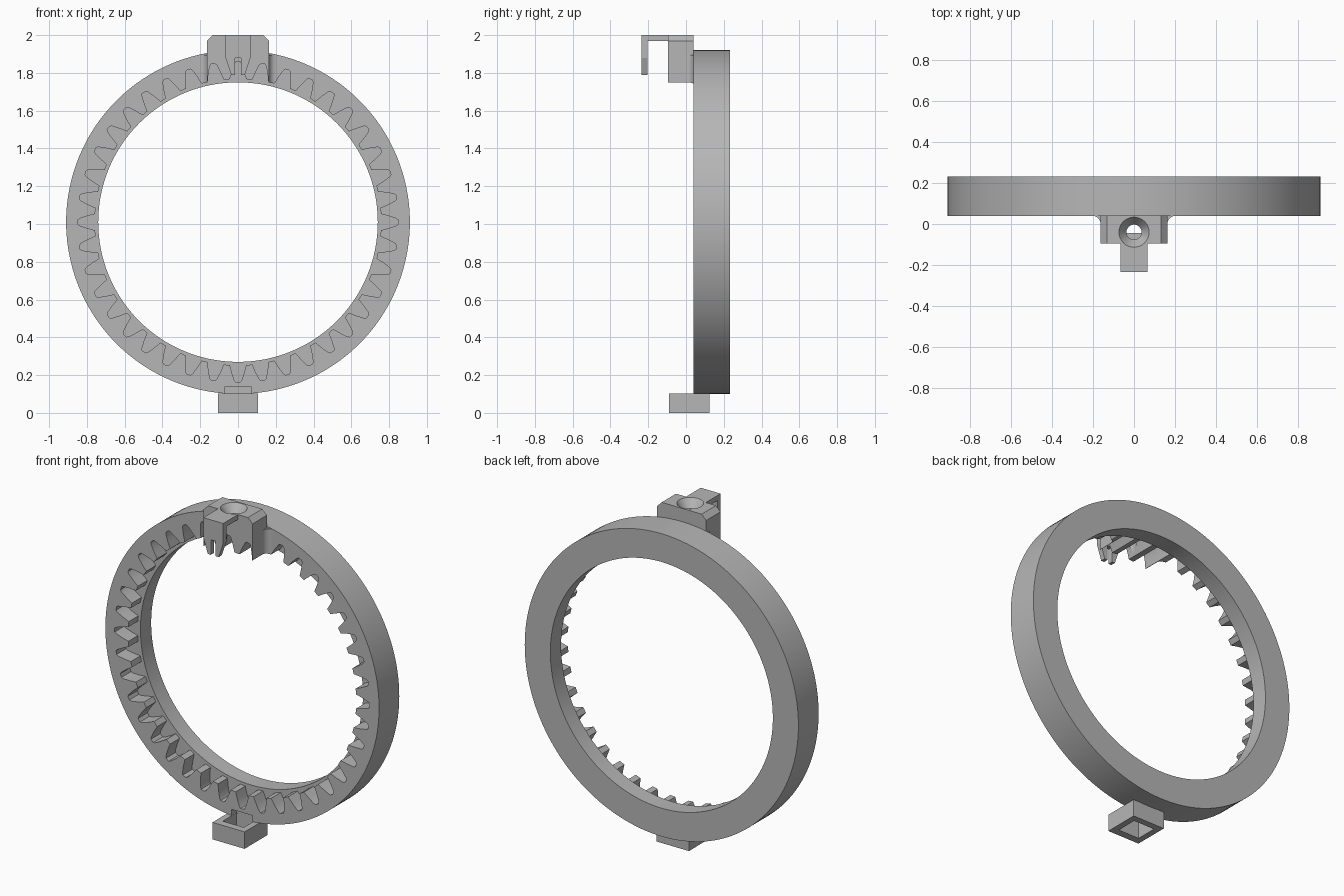
import bpy, bmesh
from math import sin, cos, pi, radians
from mathutils import Vector

old = bpy.data.objects.get("Cube")
if old:
    bpy.data.objects.remove(old, do_unlink=True)

grey = bpy.data.materials.new("plain grey")
grey.use_nodes = True
grey.diffuse_color = (0.47, 0.47, 0.47, 1)
grey.node_tree.nodes["Principled BSDF"].inputs["Base Color"].default_value = (0.47, 0.47, 0.47, 1)

CENTRE = 1.01          # height of the ring axis
FRONT, BACK = 0.04, 0.232
TEETH = 40


def prism(name, points, start, end, axis="y"):
    """Extrude an outline: (x, z) points along y, or (x, y) points along z."""
    bm = bmesh.new()
    place = (lambda a, b, t: (a, t, b)) if axis == "y" else (lambda a, b, t: (a, b, t))
    face = bm.faces.new([bm.verts.new(place(a, b, start)) for a, b in points])
    new = bmesh.ops.extrude_face_region(bm, geom=[face])["geom"]
    shift = Vector(place(0, 0, end - start))
    bmesh.ops.translate(bm, vec=shift, verts=[g for g in new if isinstance(g, bmesh.types.BMVert)])
    bmesh.ops.recalc_face_normals(bm, faces=bm.faces)
    mesh = bpy.data.meshes.new(name)
    bm.to_mesh(mesh)
    bm.free()
    mesh.materials.append(grey)
    obj = bpy.data.objects.new(name, mesh)
    bpy.context.collection.objects.link(obj)
    return obj


def box(name, x, y0, y1, z0, z1):
    return prism(name, [(-x, z0), (x, z0), (x, z1), (-x, z1)], y0, y1)


def circle(radius, count, cx=0, cy=0):
    return [(cx + radius * cos(2 * pi * i / count), cy + radius * sin(2 * pi * i / count))
            for i in range(count)]


def select(obj):
    bpy.ops.object.select_all(action="DESELECT")
    obj.select_set(True)
    bpy.context.view_layer.objects.active = obj


def cut(obj, *cutters):
    select(obj)
    for cutter in cutters:
        cutter.hide_render = True
        mod = obj.modifiers.new("cut", "BOOLEAN")
        mod.operation, mod.solver, mod.object = "DIFFERENCE", "EXACT", cutter
        bpy.ops.object.modifier_apply(modifier=mod.name)


# Cutter shaped like the mating gear: (radius, half width) down one flank
flank = [(0.758, 0.043), (0.80, 0.032), (0.838, 0.019), (0.848, 0.011)]
outline = []
for i in range(TEETH):
    mid = 2 * pi * i / TEETH
    for side, steps in ((-1, flank), (1, flank[::-1])):
        for r, half in steps:
            a = mid + side * half / r
            outline.append((r * cos(a), CENTRE + r * sin(a)))
gear_cutter = prism("gear_cutter", outline, -0.3, FRONT + 0.09)
bore_cutter = prism("bore_cutter", circle(0.74, 128, 0, CENTRE), -0.4, 0.4)

# Toothed ring with a plain lip at the back
ring = prism("toothed_ring", circle(0.91, 160, 0, CENTRE), FRONT, BACK)
cut(ring, gear_cutter, bore_cutter)

# Square socket under the ring
socket = box("bottom_socket", 0.107, -0.09, 0.125, 0, 0.102)
pocket = box("pocket_cutter", 0.07, -0.045, 0.085, -0.1, 0.14)
cut(socket, pocket)
cut(ring, pocket)

# Top bracket with chamfered corners and the teeth running through it
W = 0.163
bracket = prism("top_bracket", [(-W, 1.73), (W, 1.73), (W, 1.97), (W - 0.03, 2),
                                (0.03 - W, 2), (-W, 1.97)], -0.095, FRONT + 0.001)
cut(bracket, gear_cutter)

# Countersunk hole in the bracket
HOLE_Y = -0.04
drill = prism("drill_cutter", circle(0.037, 32, 0, HOLE_Y), 1.6, 2.1, "z")
sink = prism("countersink_cutter", circle(0.037, 32, 0, HOLE_Y), 1.95, 2.0, "z")
for v in sink.data.vertices:
    if v.co.z > 1.99:
        v.co.x *= 2
        v.co.y = HOLE_Y + (v.co.y - HOLE_Y) * 2
sink.location.z = 0.0005

# Arm reaching forward from the bracket
arm = box("hook_arm", 0.066, -0.235, -0.05, 1.97, 2.0)
for part in (bracket, arm):
    cut(part, drill, sink)

# Forked pointer hanging from the arm
right_half = [(0.016, 1.79), (0.036, 1.79), (0.066, 1.88), (0.066, 1.972)]
slot = [(-0.016, 1.88), (0.016, 1.88)]
fork = prism("forked_hook", right_half + [(-x, z) for x, z in reversed(right_half)] + slot,
             -0.235, -0.205)

# Concave fillets blending the bracket into the ring face
fillets = []
R = 0.04
for name, s in (("left_fillet", 1), ("right_fillet", -1)):
    arc = [(s * (W + R - R * cos(a)), FRONT - R + R * sin(a))
           for a in (radians(d) for d in range(0, 91, 15))]
    corner = [(s * (W - 0.005), FRONT + 0.001), (s * (W - 0.005), FRONT - R)]
    fillet = prism(name, arc + corner, 1.72, 1.895, "z")
    cut(fillet, gear_cutter)
    fillets.append(fillet)

# Smooth the round surfaces, keep the edges crisp
for obj in [ring, bracket, arm] + fillets:
    select(obj)
    bpy.ops.object.shade_smooth_by_angle(angle=radians(20))

for helper in (gear_cutter, bore_cutter, pocket, drill, sink):
    bpy.data.objects.remove(helper, do_unlink=True)
